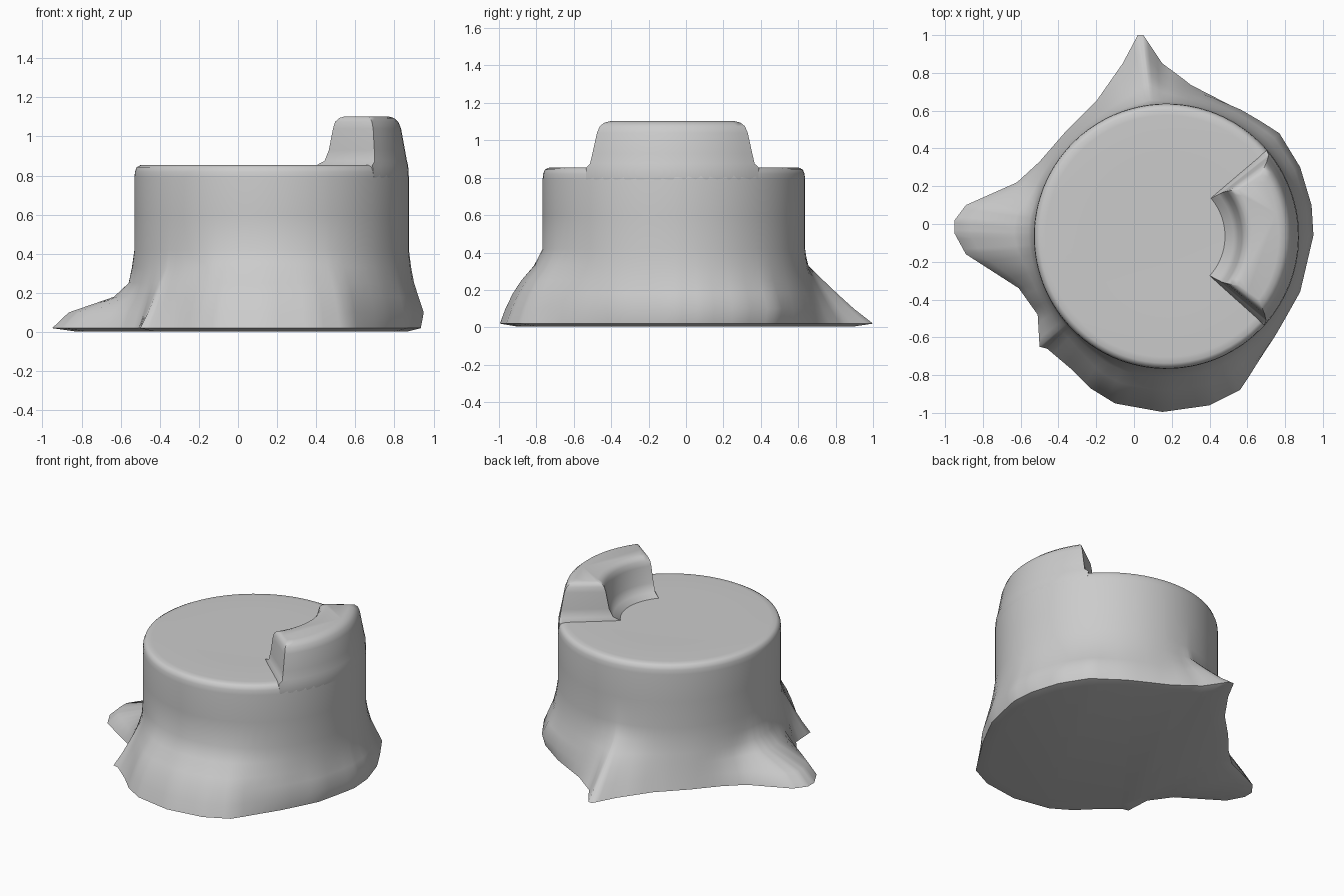
import bpy, bmesh, math

if "Cube" in bpy.data.objects:
    bpy.data.objects.remove(bpy.data.objects["Cube"])

CX, CY, R = 0.172, -0.065, 0.702   # trunk axis and radius


def loft(name, rings, sharp):
    """Skin a list of closed rings, capping both ends."""
    bm = bmesh.new()
    loops = [[bm.verts.new(p) for p in ring] for ring in rings]
    n = len(loops[0])
    for a, b in zip(loops, loops[1:]):
        for i in range(n):
            j = (i + 1) % n
            bm.faces.new((a[i], a[j], b[j], b[i]))
    bm.faces.new(loops[0][::-1])
    bm.faces.new(loops[-1])
    bmesh.ops.recalc_face_normals(bm, faces=bm.faces)
    me = bpy.data.meshes.new(name)
    bm.to_mesh(me)
    bm.free()
    ob = bpy.data.objects.new(name, me)
    bpy.context.collection.objects.link(ob)
    bpy.ops.object.select_all(action='DESELECT')
    ob.select_set(True)
    bpy.context.view_layer.objects.active = ob
    bpy.ops.object.shade_smooth_by_angle(angle=math.radians(sharp))
    return ob


def polar(r, a, z):
    return (CX + r * math.cos(a), CY + r * math.sin(a), z)


# Ground outline with the root tips, anticlockwise from the right
outline = [(.95, -.06), (.94, .1), (.88, .3), (.77, .48), (.57, .61), (.3, .74),
           (.15, .85), (.05, 1), (.02, 1), (-.06, .85), (-.2, .65), (-.37, .48),
           (-.5, .33), (-.62, .22), (-.89, .1), (-.95, .02), (-.95, -.05),
           (-.89, -.16), (-.61, -.34), (-.51, -.48), (-.5, -.65), (-.46, -.66),
           (-.33, -.77), (-.23, -.87), (-.1, -.95), (.15, -.995), (.4, -.96),
           (.56, -.88), (.75, -.6), (.88, -.36)]
columns = []
for i, (x0, y0) in enumerate(outline):
    x1, y1 = outline[(i + 1) % len(outline)]
    for k in range(4):
        x, y = x0 + (x1 - x0) * k / 4 - CX, y0 + (y1 - y0) * k / 4 - CY
        columns.append((math.atan2(y, x) % math.tau, math.hypot(x, y)))

# Flare: how much of the root length remains at each height, by direction
heights = [.02, .1, .18, .25, .33, .42]
right = [.8, 1, .65, .35, .15, 0]
back = [1, .72, .48, .28, .06, 0]
left = [1, .8, .25, .07, .03, 0]
front = [1, .87, .7, .5, .2, 0]
keys = [(0, right), (50, right), (85, back), (140, back), (165, left), (190, left),
        (212, back), (225, back), (245, front), (300, front), (340, right), (361, right)]


def flare(a, level):
    d = math.degrees(a)
    for (d0, p0), (d1, p1) in zip(keys, keys[1:]):
        if d0 <= d <= d1:
            f = (d - d0) / (d1 - d0)
            return p0[level] * (1 - f) + p1[level] * f


# Trunk with flared roots, rounded rim and flat cut top
rings = [[polar(ro * .9, a, .004) for a, ro in columns]]
for lv, z in enumerate(heights):
    rings.append([polar(R + (ro - R) * flare(a, lv), a, z) for a, ro in columns])
for r, z in [(R, .6), (R, .79), (.699, .82), (.69, .843), (.672, .853),
             (.64, .855), (.4, .853), (.15, .852)]:
    rings.append([polar(r, a, z) for a, ro in columns])
loft("stump_trunk", rings, 60)

# Raised crescent splinter left standing at the right of the cut
MID = -.015
levels = [  # z, inner radius, outer radius, half angle in degrees
    (.72, .29, .69, 41), (.79, .29, .702, 41), (.853, .31, .698, 41.5),
    (.875, .355, .692, 39.5), (.93, .38, .682, 38.8), (1.04, .40, .662, 37.5),
    (1.075, .41, .648, 36.8), (1.095, .43, .625, 35.5), (1.103, .455, .595, 33.5)]
rings = []
N = 16
for z, ri, ro, half in levels:
    h = math.radians(half)
    arc = [h * (2 * i / N - 1) for i in range(N + 1)]
    ring = [polar(ro, MID + a, z) for a in arc]
    ring += [polar(ro + (ri - ro) * f, MID + h, z) for f in (.05, .5, .95)]
    ring += [polar(ri, MID + a, z) for a in reversed(arc)]
    ring += [polar(ro + (ri - ro) * f, MID - h, z) for f in (.95, .5, .05)]
    rings.append(ring)
loft("raised_splinter", rings, 50)
